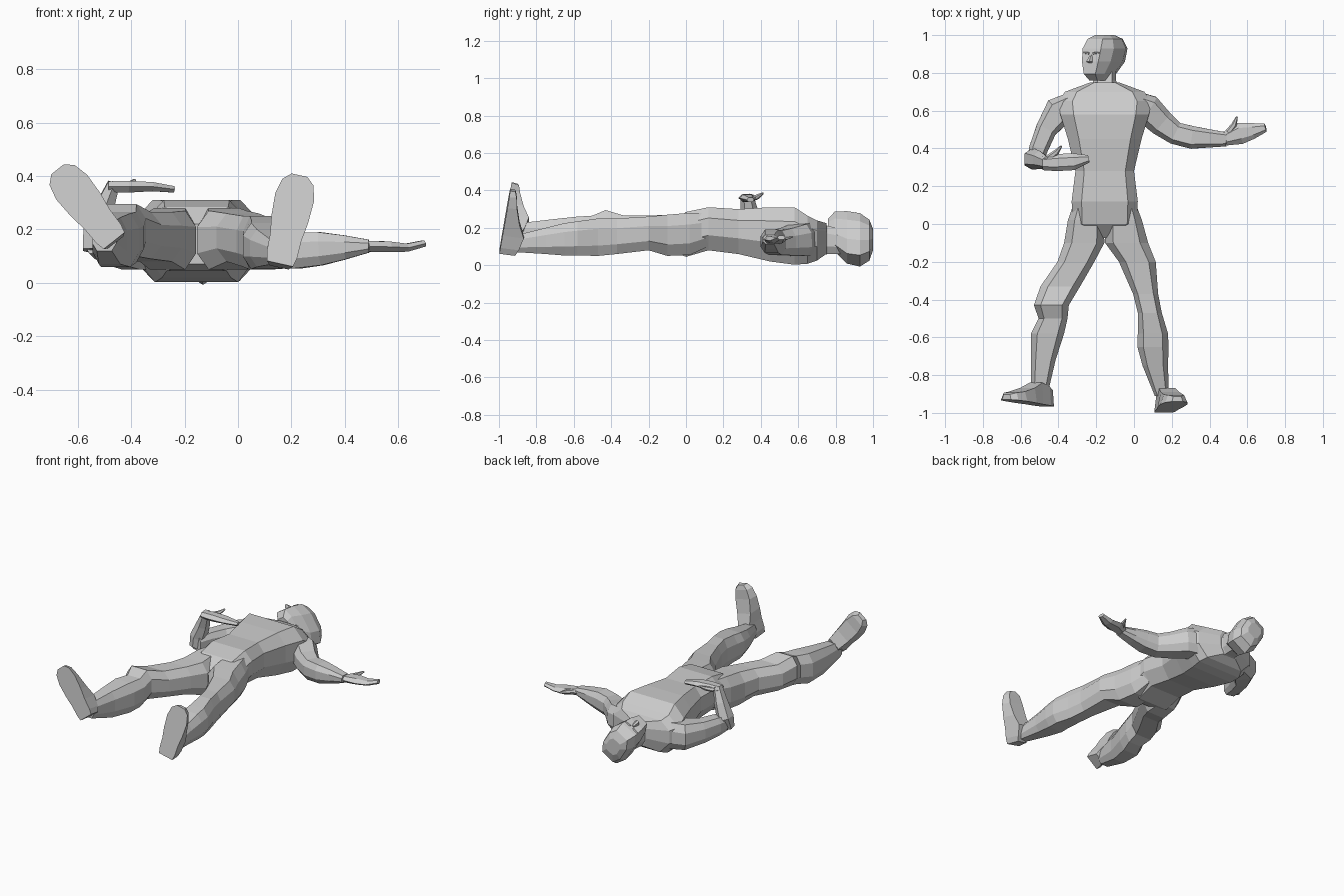
import bpy, bmesh, math
from mathutils import Vector as V

X, Y, Z = V((1, 0, 0)), V((0, 1, 0)), V((0, 0, 1))
OCT = [(.62, 1), (1, .45), (1, -.45), (.62, -1), (-.62, -1), (-1, -.45), (-1, .45), (-.62, 1)]
HEX = [(.5, 1), (1, 0), (.5, -1), (-.5, -1), (-1, 0), (-.5, 1)]
SHOE = [(1, 0), (.72, 1), (-.72, 1), (-1, 0)]
TORSO = [(.7, 1), (1, .5), (1, -.3), (.66, -1), (-.66, -1), (-1, -.3), (-1, .5), (-.7, 1)]


def loft(name, rings, shape):
    """Skin rings of (centre, u axis, v axis) with a flat-faced section."""
    bm = bmesh.new()
    loops = [[bm.verts.new(c + u * a + v * b) for a, b in shape] for c, u, v in rings]
    n = len(shape)
    for p, q in zip(loops, loops[1:]):
        for i in range(n):
            j = (i + 1) % n
            bm.faces.new((p[i], p[j], q[j], q[i]))
    bm.faces.new(loops[0])
    bm.faces.new(loops[-1])
    bmesh.ops.recalc_face_normals(bm, faces=bm.faces)
    me = bpy.data.meshes.new(name)
    bm.to_mesh(me)
    bm.free()
    ob = bpy.data.objects.new(name, me)
    bpy.context.collection.objects.link(ob)
    return ob


def body(name, rows, shape=OCT):
    """Rows of (y, left x, right x, low z, high z)."""
    return loft(name, [(V(((a + b) / 2, y, (lo + hi) / 2)), X * (b - a) / 2, Z * (hi - lo) / 2)
                       for y, a, b, lo, hi in rows], shape)


def limb(name, rows, ref=Z, shape=HEX):
    """Rows of (x, y, z, half width, half thickness) following a path."""
    pts = [V(r[:3]) for r in rows]
    rings = []
    for i, r in enumerate(rows):
        t = (pts[min(i + 1, len(pts) - 1)] - pts[max(i - 1, 0)]).normalized()
        u = t.cross(ref).normalized()
        rings.append((pts[i], u * r[3], u.cross(t).normalized() * r[4]))
    return loft(name, rings, shape)


def foot(name, heel, toe, sole_heel, sole_toe):
    """Upright foot whose sole faces the front; heel and toe are (x, z)."""
    h, t = V((heel[0], sole_heel, heel[1])), V((toe[0], sole_toe, toe[1]))
    side = (t - h).cross(Y).normalized()
    up = side.cross(t - h).normalized()
    up = up if up.y > 0 else -up
    rows = [(0, .05, .085), (.1, .058, .1), (.3, .06, .115), (.5, .07, .08),
            (.75, .074, .052), (.92, .06, .04), (1, .03, .028)]
    return loft(name, [(h.lerp(t, k), side * w, up * d) for k, w, d in rows], SHOE)


# Torso, pelvis and neck
body("torso", [(-.075, -.20, -.11, .07, .22), (0, -.325, .015, .045, .285),
               (.12, -.33, .02, .08, .31), (.28, -.31, 0, .06, .3),
               (.45, -.35, .04, .02, .31), (.58, -.39, .08, .003, .31),
               (.65, -.40, .09, .008, .265), (.7, -.365, .055, .025, .24),
               (.75, -.23, -.08, .06, .225)], TORSO)
body("neck", [(.70, -.235, -.075, .05, .23), (.76, -.215, -.095, .06, .21),
              (.84, -.205, -.095, .06, .19)])

# Head turned towards one side, chin raised
turn = math.radians(32)
HU, HV = V((math.cos(turn), 0, math.sin(turn))), V((-math.sin(turn), 0, math.cos(turn)))
HC = V((-.157, 0, .142))


def face(y, u, v):
    return HC + Y * y + HU * u + HV * v


loft("head", [(face(y, 0, (lo + hi) / 2), HU * w, HV * (hi - lo) / 2) for y, w, lo, hi in [
    (.76, .04, .0, .11), (.795, .058, -.06, .148), (.86, .082, -.125, .142),
    (.93, .092, -.14, .125), (.98, .075, -.11, .092), (1.0, .045, -.055, .045)]], OCT)
loft("nose", [(face(.895, 0, .13), HU * .008, HV * .008),
              (face(.86, 0, .145), HU * .017, HV * .022),
              (face(.853, 0, .138), HU * .012, HV * .01)], HEX)
for s in (-1, 1):
    loft("brow", [(face(.903, s * .012, .13), Y * .006, HV * .009),
                  (face(.907, s * .052, .127), Y * .005, HV * .009)], HEX)

# Bent leg and straight leg, both starting inside the pelvis
body("bent_leg", [(.12, -.315, -.17, .1, .28), (.02, -.35, -.16, .055, .28),
                  (-.1, -.37, -.157, .05, .27),
                  (-.2, -.405, -.21, .08, .265), (-.33, -.495, -.285, .09, .265),
                  (-.43, -.53, -.345, .1, .295), (-.5, -.505, -.352, .075, .265),
                  (-.58, -.545, -.37, .06, .26), (-.72, -.545, -.415, .07, .245),
                  (-.89, -.545, -.455, .12, .225)])
body("straight_leg", [(.12, -.14, .005, .1, .28), (.02, -.15, .042, .055, .28),
                      (-.1, -.153, .075, .05, .27),
                      (-.2, -.08, .115, .08, .26), (-.37, -.005, .128, .06, .25),
                      (-.47, .02, .147, .05, .25), (-.58, .02, .18, .052, .235),
                      (-.65, .018, .183, .052, .225), (-.75, .045, .18, .06, .2),
                      (-.91, .11, .185, .07, .16)])
foot("bent_foot", (-.463, .158), (-.675, .425), -.965, -.93)
foot("straight_foot", (.157, .072), (.23, .403), -.998, -.94)

# Outstretched arm
limb("outstretched_arm", [(-.02, .64, .14, .07, .09), (.075, .605, .135, .08, .085),
                          (.145, .535, .125, .07, .072), (.22, .48, .12, .06, .066),
                          (.31, .458, .128, .06, .062), (.40, .453, .133, .048, .045),
                          (.49, .448, .138, .037, .024)], shape=OCT)
limb("outstretched_hand", [(.48, .45, .137, .036, .02), (.56, .48, .135, .058, .02),
                           (.63, .493, .132, .042, .015), (.697, .51, .148, .022, .012)])
limb("outstretched_thumb", [(.5, .485, .14, .018, .013), (.53, .525, .145, .015, .012),
                            (.545, .568, .152, .005, .005)])

# Bent arm with the hand held over the waist
limb("bent_upper_arm", [(-.30, .65, .14, .06, .09), (-.40, .595, .135, .08, .085),
                        (-.465, .5, .14, .056, .07), (-.505, .40, .15, .05, .06),
                        (-.53, .31, .155, .042, .045)], shape=OCT)
limb("bent_forearm", [(-.545, .325, .12, .035, .035), (-.535, .345, .19, .058, .045),
                      (-.50, .34, .28, .048, .036), (-.465, .325, .372, .035, .022)], ref=X)
limb("bent_hand", [(-.485, .322, .36, .037, .02), (-.41, .325, .36, .045, .022),
                   (-.32, .33, .36, .045, .017), (-.24, .345, .35, .02, .012)])
limb("bent_thumb", [(-.45, .35, .355, .018, .013), (-.41, .38, .365, .015, .012),
                    (-.385, .412, .385, .005, .005)])
